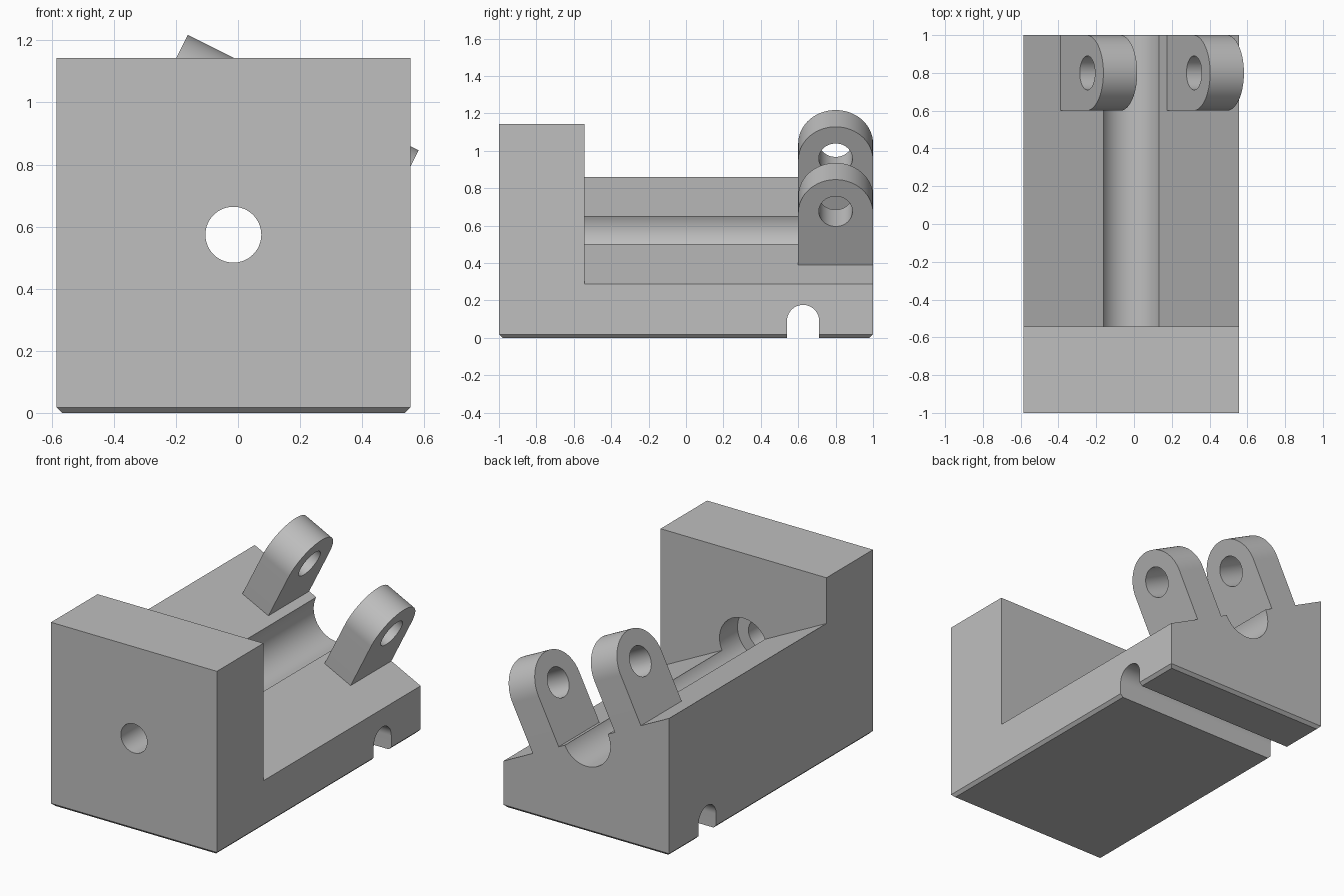
import bpy, bmesh, math
from mathutils import Vector

cube = bpy.data.objects.get("Cube")
if cube:
    bpy.data.objects.remove(cube, do_unlink=True)

grey = bpy.data.materials.new("plain grey")
grey.use_nodes = True
colour = (0.52, 0.52, 0.52, 1)
grey.diffuse_color = colour
grey.node_tree.nodes["Principled BSDF"].inputs["Base Color"].default_value = colour

X, Y, Z = Vector((1, 0, 0)), Vector((0, 1, 0)), Vector((0, 0, 1))
UP = Vector((1, 0, 2)).normalized()        # square to the sloping bed
AXIS_X, AXIS_Z = -0.015, 0.574             # bore axis, lying in the bed plane


def bed_z(x):
    return AXIS_Z - 0.5 * (x - AXIS_X)


def arc(r, start=0, end=360, n=64, cy=0):
    full = end - start == 360
    angles = [math.radians(start + (end - start) * i / n) for i in range(n if full else n + 1)]
    return [(r * math.cos(a), cy + r * math.sin(a)) for a in angles]


def prism(name, points, origin, u, v, length, chamfer=0):
    """Extrude a flat profile, drawn along u and v, in the direction u x v."""
    bm = bmesh.new()
    face = bm.faces.new([bm.verts.new(Vector(origin) + u * a + v * b) for a, b in points])
    new = bmesh.ops.extrude_face_region(bm, geom=[face])["geom"]
    bmesh.ops.translate(bm, vec=u.cross(v) * length,
                        verts=[g for g in new if isinstance(g, bmesh.types.BMVert)])
    bmesh.ops.recalc_face_normals(bm, faces=bm.faces[:])
    if chamfer:
        rim = [e for e in bm.edges if all(w.co.z < 0.001 for w in e.verts)]
        bmesh.ops.bevel(bm, geom=rim, offset=chamfer, offset_type='OFFSET',
                        segments=1, affect='EDGES')
    mesh = bpy.data.meshes.new(name)
    bm.to_mesh(mesh)
    bm.free()
    mesh.materials.append(grey)
    obj = bpy.data.objects.new(name, mesh)
    bpy.context.collection.objects.link(obj)
    return obj


def cut(obj, cutter):
    mod = obj.modifiers.new("cut", 'BOOLEAN')
    mod.operation, mod.solver, mod.object = 'DIFFERENCE', 'EXACT', cutter
    bpy.context.view_layer.update()
    graph = bpy.context.evaluated_depsgraph_get()
    mesh = bpy.data.meshes.new_from_object(obj.evaluated_get(graph))
    obj.modifiers.clear()
    obj.data = mesh
    bpy.data.objects.remove(cutter, do_unlink=True)


def finish(obj):
    bpy.ops.object.select_all(action='DESELECT')
    obj.select_set(True)
    bpy.context.view_layer.objects.active = obj
    bpy.ops.object.shade_smooth_by_angle(angle=math.radians(30))


# Block with a chamfered foot
body = prism("body", [(-0.585, 0), (0.555, 0), (0.555, 1.143), (-0.585, 1.143)],
             (0, 1, 0), X, Z, 2, chamfer=0.018)

# Sloping bed behind the front wall
cut(body, prism("bed_cutter", [(-0.8, bed_z(-0.8)), (0.8, bed_z(0.8)), (0.8, 2), (-0.8, 2)],
                (0, 1.2, 0), X, Z, 1.743))

# Round channel running into the wall, and the narrower bore through it
cut(body, prism("channel_cutter", arc(0.165), (AXIS_X, 1.1, AXIS_Z), X, Z, 1.82))
cut(body, prism("bore_cutter", arc(0.09), (AXIS_X, -0.6, AXIS_Z), X, Z, 0.6))

# Arched cross slot under the foot
slot = [(-0.086, -0.2), (0.086, -0.2)] + arc(0.086, 0, 180, 32, cy=0.09)
cut(body, prism("slot_cutter", slot, (-1, 0.626, 0), Y, Z, 2))
finish(body)

# Pair of round-topped hinge lugs standing square on the bed
profile = [(-0.2, 0), (0.2, 0)] + arc(0.2, 0, 180, 48, cy=0.31)
for name, x in (("right_hinge_lug", -0.39), ("left_hinge_lug", 0.175)):
    foot = Vector((x, 0.8, bed_z(x)))
    lug = prism(name, profile, foot, Y, UP, 0.2)
    along = Y.cross(UP)
    cut(lug, prism("pin_cutter", arc(0.09, cy=0.32), foot - along * 0.1, Y, UP, 0.4))
    finish(lug)
